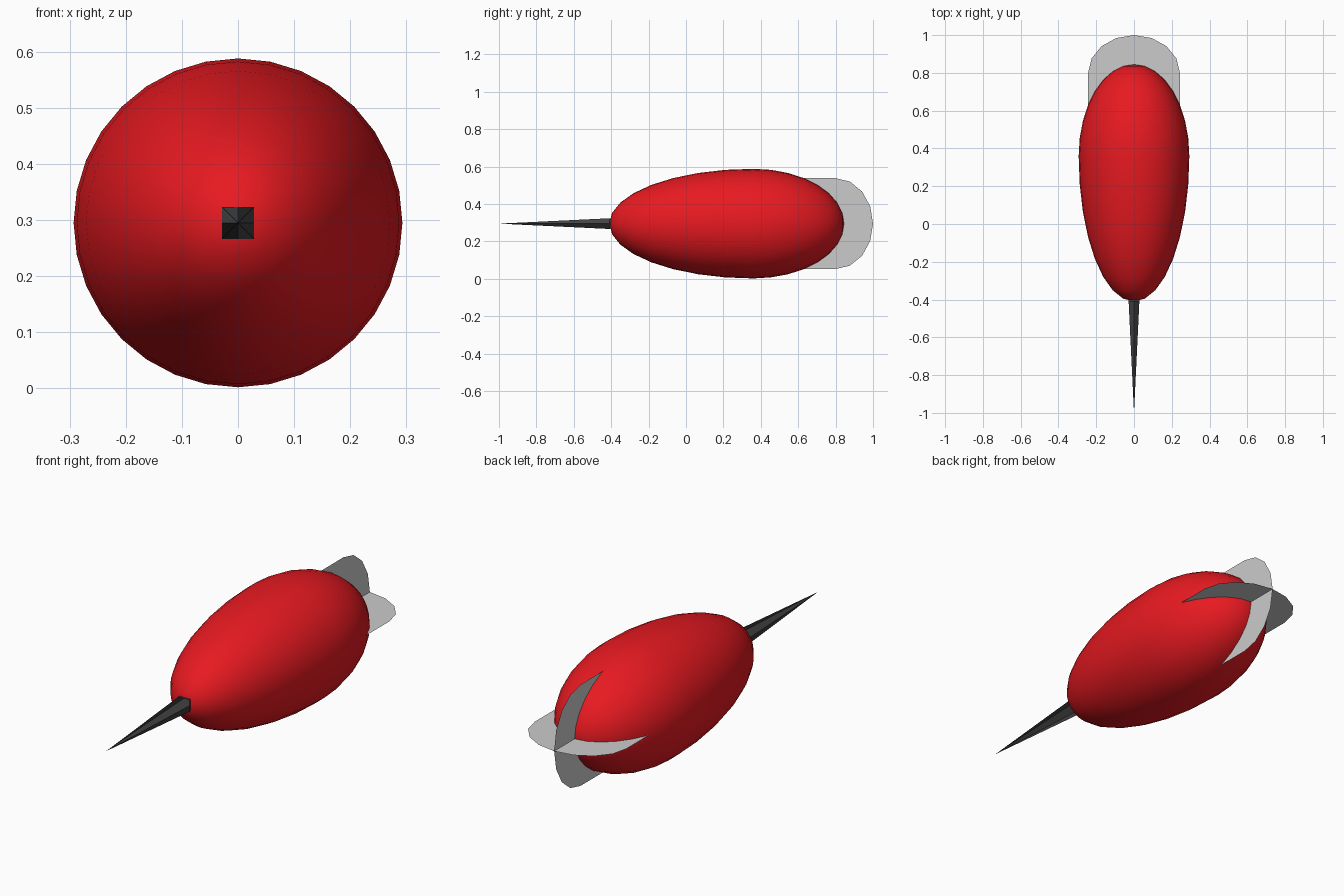
import bpy, bmesh
from math import pi, sin, cos
from mathutils import Matrix

if "Cube" in bpy.data.objects:
    bpy.data.objects.remove(bpy.data.objects["Cube"])

CZ = 0.295  # height of the long axis


def finish(name, bm, color=None, smooth=False):
    mesh = bpy.data.meshes.new(name)
    bm.to_mesh(mesh)
    bm.free()
    obj = bpy.data.objects.new(name, mesh)
    bpy.context.collection.objects.link(obj)
    for p in mesh.polygons:
        p.use_smooth = smooth
    if color:
        mat = bpy.data.materials.new(name + "_color")
        mat.diffuse_color = color
        mat.use_nodes = True
        mat.node_tree.nodes["Principled BSDF"].inputs["Base Color"].default_value = mat.diffuse_color
        mesh.materials.append(mat)
    return obj


# Egg-shaped body: sphere along y, long at the front and short at the back
bm = bmesh.new()
bmesh.ops.create_uvsphere(bm, u_segments=32, v_segments=16, radius=1,
                          matrix=Matrix.Rotation(pi / 2, 4, 'X'))
for v in bm.verts:
    v.co.x *= 0.293
    v.co.z = CZ + v.co.z * 0.293
    v.co.y = 0.36 + v.co.y * (0.77 if v.co.y < 0 else 0.485)
finish("body", bm, (0.8, 0.01, 0.015, 1), True)

# Spike: square stub whose quartered front face is drawn out to a point
bm = bmesh.new()
H, FRONT, BACK = 0.0285, -0.41, -0.36
ring = [(-1, -1), (0, -1), (1, -1), (1, 0), (1, 1), (0, 1), (-1, 1), (-1, 0)]
front = [bm.verts.new((x * H, FRONT, CZ + z * H)) for x, z in ring]
back = [bm.verts.new((x * H, BACK, CZ + z * H)) for x, z in ring]
tip = bm.verts.new((0, -1, CZ))
for i in range(8):
    j = (i + 1) % 8
    bm.faces.new((front[j], front[i], back[i], back[j]))
for i in (0, 2, 4, 6):
    bm.faces.new((tip, front[i - 1], front[i], front[(i + 1) % 8]))
bm.faces.new(back)
bmesh.ops.recalc_face_normals(bm, faces=bm.faces)
finish("spike", bm, (0.06, 0.06, 0.06, 1))


# Tail fins: two crossed thin sheets with rounded rear edges
def fin(name, vertical):
    bm = bmesh.new()
    W, Y0 = 0.243, 0.8
    pts = [(-W, 0.56), (W, 0.56)]
    pts += [(W * cos(pi * k / 8), Y0 + 0.2 * sin(pi * k / 8)) for k in range(9)]
    bm.faces.new([bm.verts.new((0, y, CZ + s) if vertical else (s, y, CZ))
                  for s, y in pts])
    finish(name, bm)


fin("vertical_fin", True)
fin("horizontal_fin", False)
